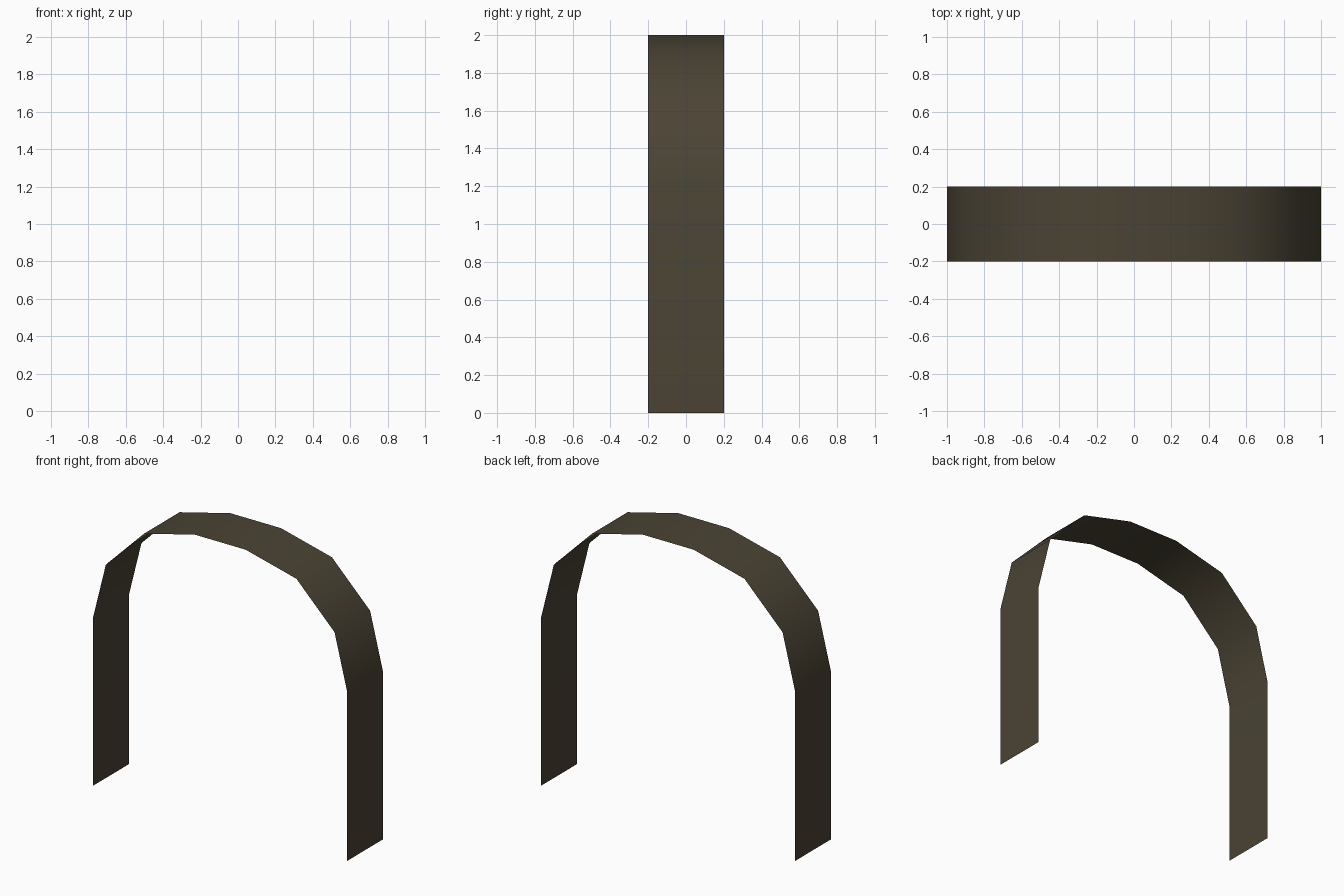
import bpy

if "Cube" in bpy.data.objects:
    bpy.data.objects.remove(bpy.data.objects["Cube"])

# Half profile of the arch in x, z, from right foot to crown
half = [(1.0, 0.0), (1.0, 1.2), (0.9, 1.6), (0.6, 1.9), (0.2, 2.0)]
profile = half + [(-x, z) for x, z in reversed(half)]
depth = 0.4

# Thin arch sheet: sweep the profile along y
n = len(profile)
verts = [(x, y, z) for y in (-depth / 2, depth / 2) for x, z in profile]
faces = [(i, i + n, i + n + 1, i + 1) for i in range(n - 1)]  # outward facing
mesh = bpy.data.meshes.new("arch_band")
mesh.from_pydata(verts, [], faces)
mesh.update()
mesh.polygons.foreach_set("use_smooth", [True] * len(mesh.polygons))

# Dark brown material
brown = bpy.data.materials.new("dark brown")
brown.diffuse_color = (0.070, 0.057, 0.035, 1.0)
brown.use_nodes = True
brown.node_tree.nodes["Principled BSDF"].inputs["Base Color"].default_value = brown.diffuse_color
mesh.materials.append(brown)

arch = bpy.data.objects.new("arch_band", mesh)
bpy.context.collection.objects.link(arch)
